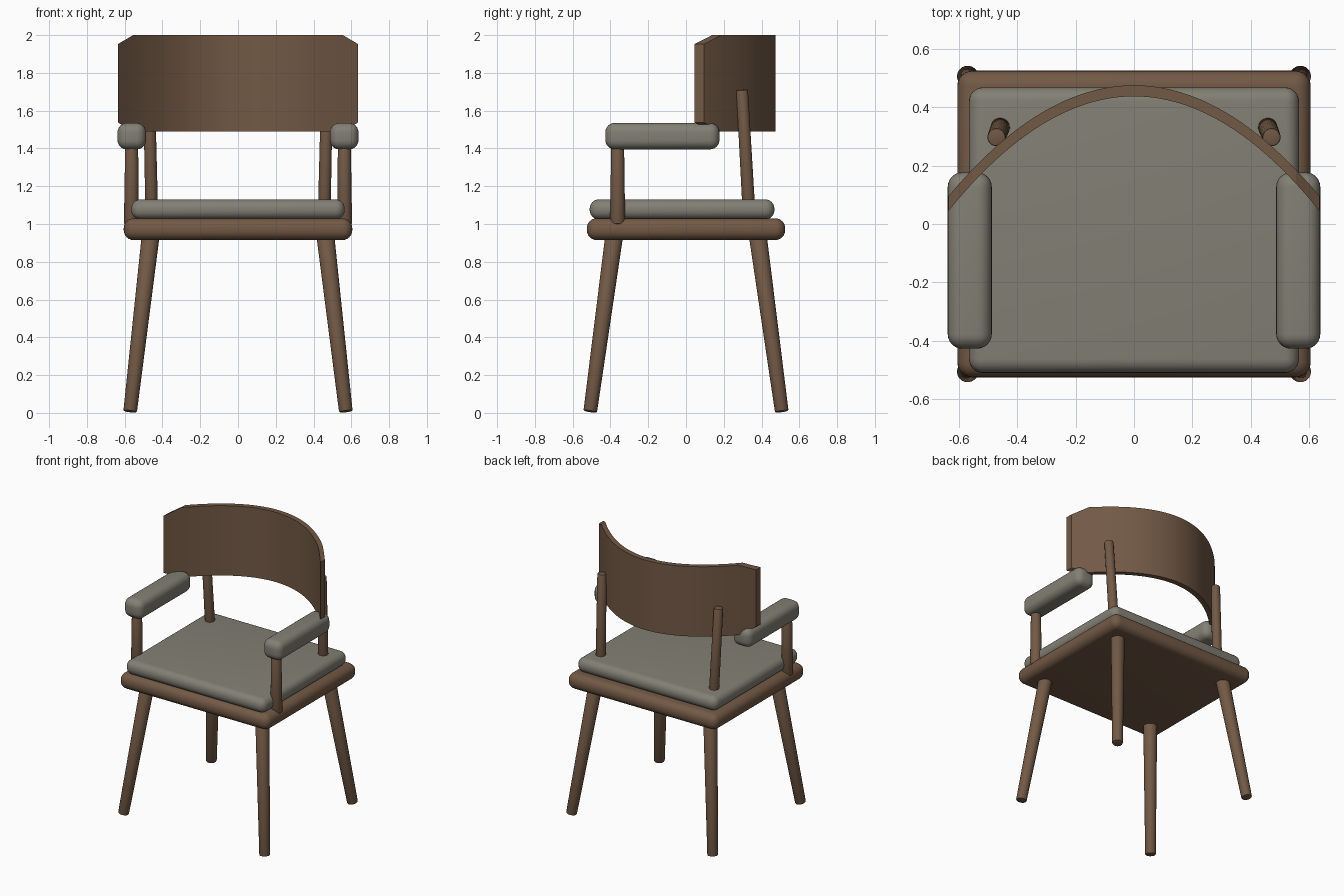
import bpy, bmesh, math
from mathutils import Vector

if "Cube" in bpy.data.objects:
    bpy.data.objects.remove(bpy.data.objects["Cube"])


def material(name, rgb):
    m = bpy.data.materials.new(name)
    m.diffuse_color = (*rgb, 1)
    m.use_nodes = True
    m.node_tree.nodes["Principled BSDF"].inputs["Base Color"].default_value = m.diffuse_color
    return m


wood = material("brown_wood", (0.17, 0.10, 0.06))
fabric = material("grey_fabric", (0.225, 0.215, 0.175))


def finish(bm, name, mat, angle=35):
    bmesh.ops.recalc_face_normals(bm, faces=bm.faces)
    me = bpy.data.meshes.new(name)
    bm.to_mesh(me)
    bm.free()
    me.materials.append(mat)
    ob = bpy.data.objects.new(name, me)
    bpy.context.collection.objects.link(ob)
    bpy.ops.object.select_all(action='DESELECT')
    ob.select_set(True)
    bpy.context.view_layer.objects.active = ob
    bpy.ops.object.shade_smooth_by_angle(angle=math.radians(angle))
    return ob


def rounded_box(name, lo, hi, radius, mat):
    bm = bmesh.new()
    bmesh.ops.create_cube(bm, size=1)
    lo, hi = Vector(lo), Vector(hi)
    for v in bm.verts:
        v.co = Vector(((lo[i] + hi[i]) / 2 + v.co[i] * (hi[i] - lo[i]) for i in range(3)))
    bmesh.ops.bevel(bm, geom=bm.edges[:], offset=radius, segments=6,
                    profile=0.5, affect='EDGES', clamp_overlap=True)
    finish(bm, name, mat)


def rod(name, a, b, ra, rb, mat):
    """Tapered round bar from a to b with softened ends."""
    a, b = Vector(a), Vector(b)
    bm = bmesh.new()
    bmesh.ops.create_cone(bm, cap_ends=True, segments=24, radius1=ra, radius2=rb,
                          depth=(b - a).length)
    rims = [e for e in bm.edges if abs(e.verts[0].co.z - e.verts[1].co.z) < 1e-4]
    bmesh.ops.bevel(bm, geom=rims, offset=0.006, segments=2, profile=0.5, affect='EDGES')
    turn = Vector((0, 0, 1)).rotation_difference(b - a)
    for v in bm.verts:
        v.co = turn @ v.co + (a + b) / 2
    finish(bm, name, mat)


# Seat frame and cushion
rounded_box("seat_frame", (-0.605, -0.525, 0.915), (0.605, 0.525, 1.03), 0.052, wood)
rounded_box("seat_cushion", (-0.565, -0.51, 1.025), (0.565, 0.468, 1.13), 0.048, fabric)

for s, side in ((-1, "left"), (1, "right")):
    # Splayed legs
    for d, end in ((-1, "front"), (1, "back")):
        rod(f"{end}_leg_{side}", (s * 0.571, d * 0.507, 0.007), (s * 0.464, d * 0.382, 0.925),
            0.036, 0.047, wood)
    # Arm support, armrest pad and backrest post
    rod(f"arm_support_{side}", (s * 0.564, -0.362, 1.0), (s * 0.563, -0.362, 1.43),
        0.040, 0.034, wood)
    x0, x1 = sorted((s * 0.487, s * 0.638))
    rounded_box(f"armrest_{side}", (x0, -0.427, 1.395), (x1, 0.177, 1.535), 0.05, fabric)
    rod(f"back_post_{side}", (s * 0.455, 0.338, 0.98), (s * 0.471, 0.297, 1.71),
        0.034, 0.031, wood)

# Curved backrest: parabolic plan with clipped corners
bm = bmesh.new()
N, W, C, CW = 48, 0.635, 0.047, 0.08
xs = sorted({round(-W + 2 * W * i / N, 5) for i in range(N + 1)} | {CW - W, W - CW})
rings = []
for x in xs:
    cut = C * max(0, (abs(x) - (W - CW)) / CW)
    inner, outer = 0.437 - 0.972 * x * x, 0.475 - 0.94 * x * x
    lo, hi = 1.49 + cut, 2.0 - cut
    rings.append([bm.verts.new((x, y, z)) for y, z in
                  ((inner, lo), (outer, lo), (outer, hi), (inner, hi))])
for p, q in zip(rings, rings[1:]):
    for i in range(4):
        j = (i + 1) % 4
        bm.faces.new((p[i], p[j], q[j], q[i]))
bm.faces.new(rings[0])
bm.faces.new(rings[-1])
# Soften the long rims
rims = [e for e in bm.edges if e.calc_face_angle(0) > math.radians(50)]
bmesh.ops.bevel(bm, geom=rims, offset=0.005, segments=2, profile=0.5, affect='EDGES')
finish(bm, "backrest", wood)
